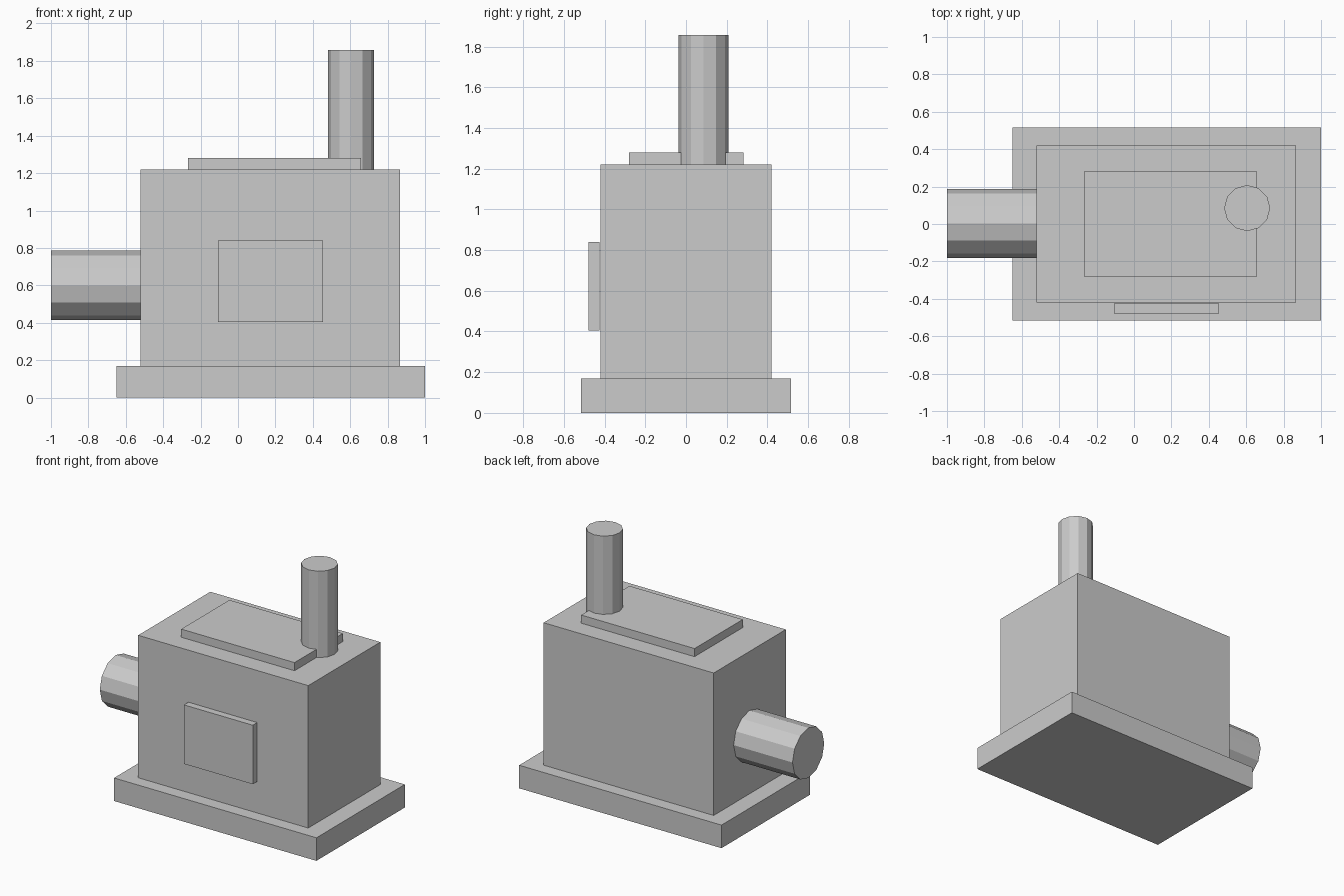
import bpy
import math
from mathutils import Vector

cube = bpy.data.objects.get("Cube")
if cube:
    bpy.data.objects.remove(cube, do_unlink=True)

# Single flat grey
GREY = (0.6, 0.6, 0.6, 1.0)
grey = bpy.data.materials.new("plain grey")
grey.use_nodes = True
grey.diffuse_color = GREY
grey.node_tree.nodes["Principled BSDF"].inputs["Base Color"].default_value = GREY


def finish(name):
    obj = bpy.context.object
    obj.name = obj.data.name = name
    obj.data.materials.append(grey)
    return obj


def box(name, low, high):
    low, high = Vector(low), Vector(high)
    bpy.ops.mesh.primitive_cube_add(size=1, location=(low + high) / 2)
    obj = finish(name)
    obj.scale = high - low
    bpy.ops.object.transform_apply(location=False, rotation=False, scale=True)
    return obj


def pipe(name, start, end, radius):
    start, end = Vector(start), Vector(end)
    axis = end - start
    bpy.ops.mesh.primitive_cylinder_add(
        vertices=12, radius=radius, depth=axis.length,
        location=(start + end) / 2,
        rotation=(0, math.pi / 2 if axis.x else 0, 0))
    return finish(name)


# Plinth and main housing
box("base_plate", (-0.65, -0.515, 0), (1.0, 0.515, 0.17))
box("main_housing", (-0.52, -0.42, 0.17), (0.867, 0.42, 1.22))

# Raised covers on the top and front
box("top_cover", (-0.267, -0.28, 1.22), (0.657, 0.282, 1.28))
box("front_panel", (-0.107, -0.478, 0.405), (0.455, -0.426, 0.84))

# Vertical stack and side outlet
pipe("exhaust_stack", (0.605, 0.085, 1.22), (0.605, 0.085, 1.857), 0.123)
pipe("side_outlet", (-1.0, 0.003, 0.6), (-0.52, 0.003, 0.6), 0.185)
